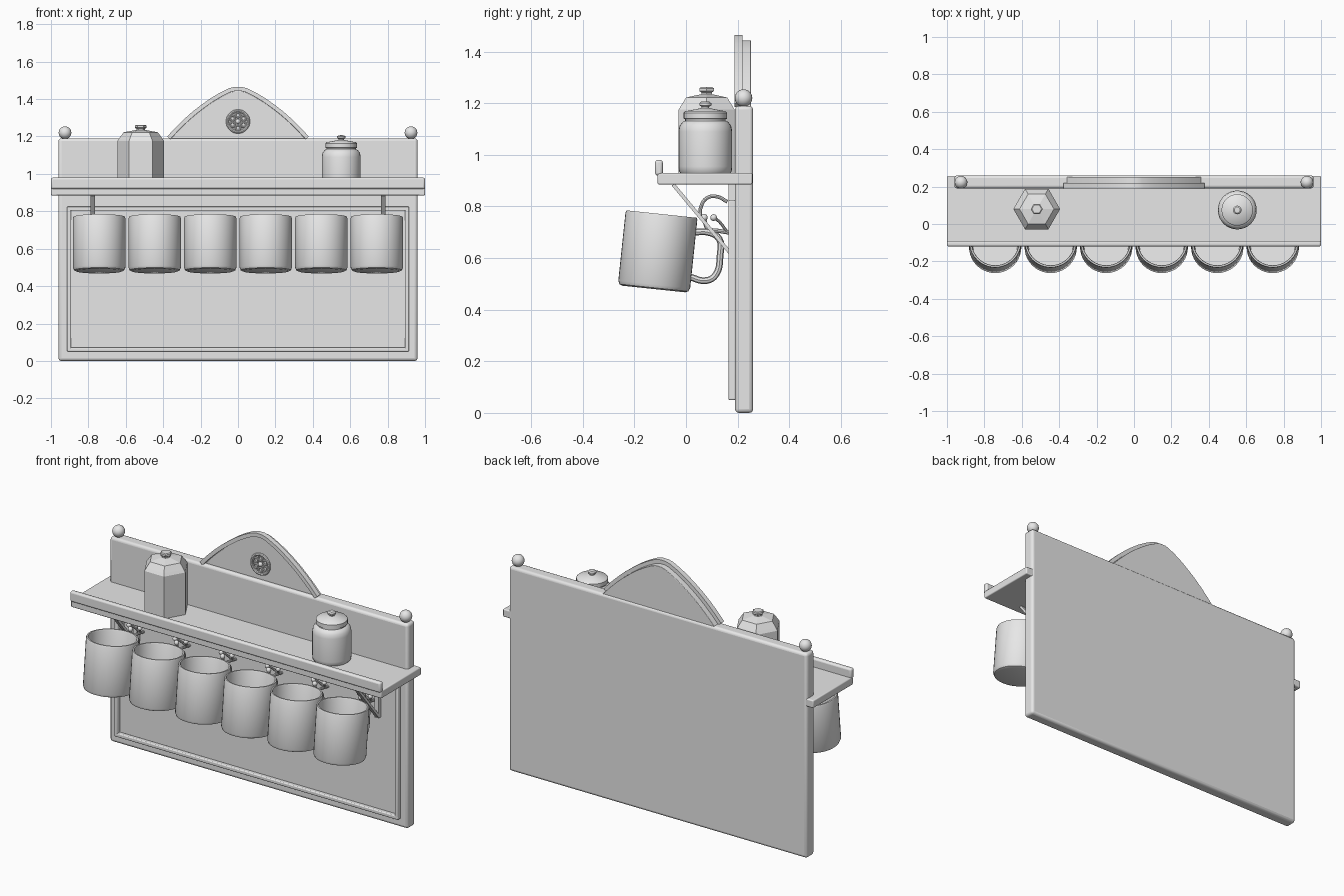
import bpy, bmesh, math
from mathutils import Matrix, Vector

if "Cube" in bpy.data.objects:
    bpy.data.objects.remove(bpy.data.objects["Cube"])

grey = bpy.data.materials.new("plain_grey")
grey.diffuse_color = (0.8, 0.8, 0.8, 1)
grey.use_nodes = True
grey.node_tree.nodes["Principled BSDF"].inputs["Base Color"].default_value = grey.diffuse_color


def finish(name, bm, smooth=True, bevel=0.0):
    bmesh.ops.remove_doubles(bm, verts=bm.verts, dist=1e-5)
    bmesh.ops.recalc_face_normals(bm, faces=bm.faces)
    me = bpy.data.meshes.new(name)
    bm.to_mesh(me)
    bm.free()
    ob = bpy.data.objects.new(name, me)
    bpy.context.collection.objects.link(ob)
    me.materials.append(grey)
    if bevel:
        mod = ob.modifiers.new("bevel", 'BEVEL')
        mod.width, mod.segments, mod.limit_method = bevel, 3, 'ANGLE'
    if smooth:
        bpy.ops.object.select_all(action='DESELECT')
        ob.select_set(True)
        bpy.context.view_layer.objects.active = ob
        bpy.ops.object.shade_smooth_by_angle(angle=math.radians(35))
    return ob


def box(name, x0, x1, y0, y1, z0, z1, bevel=0.0):
    bm = bmesh.new()
    m = Matrix.Translation(((x0 + x1) / 2, (y0 + y1) / 2, (z0 + z1) / 2))
    m = m @ Matrix.Diagonal((x1 - x0, y1 - y0, z1 - z0, 1))
    bmesh.ops.create_cube(bm, size=1, matrix=m)
    return finish(name, bm, True, bevel)


def lathe(name, profile, sides, matrix, smooth=True):
    """Spin (radius, height) points about z."""
    bm = bmesh.new()
    vs = [bm.verts.new((r, 0, z)) for r, z in profile]
    es = [bm.edges.new(p) for p in zip(vs, vs[1:])]
    bmesh.ops.spin(bm, geom=vs + es, cent=(0, 0, 0), axis=(0, 0, 1),
                   angle=math.tau, steps=sides, use_duplicate=False)
    bmesh.ops.transform(bm, matrix=matrix, verts=bm.verts)
    return finish(name, bm, smooth)


def ball(name, loc, r):
    bm = bmesh.new()
    bmesh.ops.create_uvsphere(bm, u_segments=20, v_segments=12, radius=r,
                              matrix=Matrix.Translation(loc))
    return finish(name, bm)


def extrude_xz(name, pts, y0, y1, bevel=0.0):
    """Extrude an outline in the xz plane from y0 to y1."""
    bm = bmesh.new()
    f = bm.faces.new([bm.verts.new((x, y0, z)) for x, z in pts])
    new = bmesh.ops.extrude_face_region(bm, geom=[f])["geom"]
    bmesh.ops.translate(bm, vec=(0, y1 - y0, 0),
                        verts=[v for v in new if isinstance(v, bmesh.types.BMVert)])
    return finish(name, bm, True, bevel)


def tube(name, pts, r, closed=False):
    """Round smooth rod through the given points."""
    cu = bpy.data.curves.new(name, 'CURVE')
    cu.dimensions, cu.bevel_depth, cu.bevel_resolution = '3D', r, 2
    cu.resolution_u, cu.use_fill_caps = 5, True
    sp = cu.splines.new('BEZIER')
    sp.bezier_points.add(len(pts) - 1)
    for b, p in zip(sp.bezier_points, pts):
        b.co = p
        b.handle_left_type = b.handle_right_type = 'AUTO'
    sp.use_cyclic_u = closed
    tmp = bpy.data.objects.new(name, cu)
    bpy.context.collection.objects.link(tmp)
    bpy.context.view_layer.update()
    me = tmp.evaluated_get(bpy.context.evaluated_depsgraph_get()).to_mesh()
    bm = bmesh.new()
    bm.from_mesh(me)
    bpy.data.objects.remove(tmp)
    return finish(name, bm)


# Back board, shelf and raised front lip
box("back_board", -0.96, 0.96, 0.19, 0.26, 0, 1.19, 0.015)
box("shelf", -1, 1, -0.11, 0.257, 0.885, 0.93, 0.006)
box("shelf_lip", -1, 1, -0.12, -0.09, 0.92, 0.98, 0.01)

# Thin moulding frame on the board
for s in (-1, 1):
    a, b = sorted((s * 0.892, s * 0.914))
    box("frame_side", a, b, 0.165, 0.192, 0.05, 0.825, 0.005)
for z in (0.05, 0.803):
    box("frame_rail", -0.914, 0.914, 0.165, 0.192, z, z + 0.022, 0.005)

# Arched crest with a raised band along its edge
half = [(0.378, 1.2), (0.335, 1.247), (0.29, 1.291), (0.245, 1.331), (0.2, 1.366),
        (0.15, 1.402), (0.1, 1.432), (0.05, 1.457), (0.02, 1.465)]
arch = half + [(-x, z) for x, z in reversed(half)]
inner = []
for i, (x, z) in enumerate(arch):
    p, q = arch[max(i - 1, 0)], arch[min(i + 1, len(arch) - 1)]
    t = Vector((q[0] - p[0], q[1] - p[1])).normalized()
    inner.append((x - 0.022 * t.y, z + 0.022 * t.x))
# Outline runs right to left, so the left normal points inward
extrude_xz("crest_panel", [(0.36, 1.18)] + inner + [(-0.36, 1.18)], 0.212, 0.252, 0.004)
extrude_xz("crest_band", arch + inner[::-1], 0.188, 0.218)

# Rosette on the crest
C = Vector((0, 0.207, 1.28))
tube("rosette_ring", [C + Vector((0.056 * math.cos(a), 0, 0.056 * math.sin(a)))
                      for a in [k * math.tau / 8 for k in range(8)]], 0.008, True)
for k in range(6):
    a = k * math.tau / 6 + math.pi / 6
    c = C + Vector((0.034 * math.cos(a), 0, 0.034 * math.sin(a)))
    tube("rosette_petal", [c + Vector((0.013 * math.cos(b), 0, 0.013 * math.sin(b)))
                           for b in (0, math.pi / 2, math.pi, 1.5 * math.pi)], 0.005, True)
ball("rosette_centre", C, 0.013)

# Ball finials
for s in (-1, 1):
    ball("finial", (s * 0.925, 0.223, 1.22), 0.034)

# Shelf brackets: diagonal strut with a scroll
for s in (-1, 1):
    x = s * 0.777
    bm = bmesh.new()
    a, b = Vector((x, -0.05, 0.885)), Vector((x, 0.175, 0.615))
    d = b - a
    m = (Matrix.Translation((a + b) / 2) @ Matrix.Rotation(math.atan2(-d.y, d.z), 4, 'X')
         @ Matrix.Diagonal((0.024, 0.014, d.length, 1)))
    bmesh.ops.create_cube(bm, size=1, matrix=m)
    finish("bracket_strut", bm)
    tube("bracket_scroll", [(x, y, z) for y, z in
         ((0.16, 0.818), (0.12, 0.838), (0.08, 0.832), (0.057, 0.795), (0.055, 0.755))], 0.007)
    box("bracket_back", x - 0.012, x + 0.012, 0.165, 0.192, 0.61, 0.885)

# Mugs on hooks
mug = [(0, 0), (0.122, 0), (0.134, 0.005), (0.14, 0.018), (0.14, 0.284), (0.137, 0.292),
       (0.129, 0.292), (0.126, 0.284), (0.126, 0.025), (0.118, 0.014), (0, 0.014)]
for i in range(6):
    x = -0.742 + i * 0.2968
    lathe("mug", mug, 40, Matrix.Translation((x, -0.125, 0.48))
          @ Matrix.Rotation(math.radians(-6), 4, 'X'))
    tube("mug_handle", [(x, y, z) for y, z in
         ((0.03, 0.70), (0.085, 0.70), (0.128, 0.675), (0.132, 0.61), (0.115, 0.535),
          (0.08, 0.513), (0.01, 0.528))], 0.013)
    tube("hook_arm", [(x, y, z) for y, z in
         ((0.19, 0.695), (0.13, 0.705), (0.085, 0.715), (0.07, 0.752))], 0.008)
    ball("hook_tip", (x, 0.07, 0.757), 0.014)
    for s in (-1, 1):
        tube("hook_prong", [(x, 0.16, 0.70), (x + s * 0.02, 0.13, 0.74),
                            (x + s * 0.035, 0.108, 0.757)], 0.006)
        ball("hook_knob", (x + s * 0.035, 0.107, 0.757), 0.013)

# Six-sided canister with stepped lid
lathe("hex_canister", [(0, 0.925), (0.125, 0.925), (0.125, 1.175), (0.115, 1.19),
      (0.092, 1.222), (0.04, 1.232), (0.024, 1.235), (0.024, 1.242), (0.032, 1.247),
      (0.032, 1.258), (0.026, 1.262), (0, 1.262)], 6,
      Matrix.Translation((-0.52, 0.08, 0)), False)

# Round jar with lid and knob
lathe("round_jar", [(0, 0.925), (0.093, 0.925), (0.102, 0.936), (0.104, 0.955),
      (0.104, 1.09), (0.1, 1.112), (0.088, 1.128), (0.078, 1.132), (0.078, 1.138),
      (0.084, 1.14), (0.084, 1.163), (0.078, 1.169), (0.03, 1.178), (0.015, 1.182),
      (0.015, 1.187), (0.023, 1.192), (0.023, 1.2), (0.016, 1.206), (0, 1.207)], 32,
      Matrix.Translation((0.552, 0.075, 0)))
